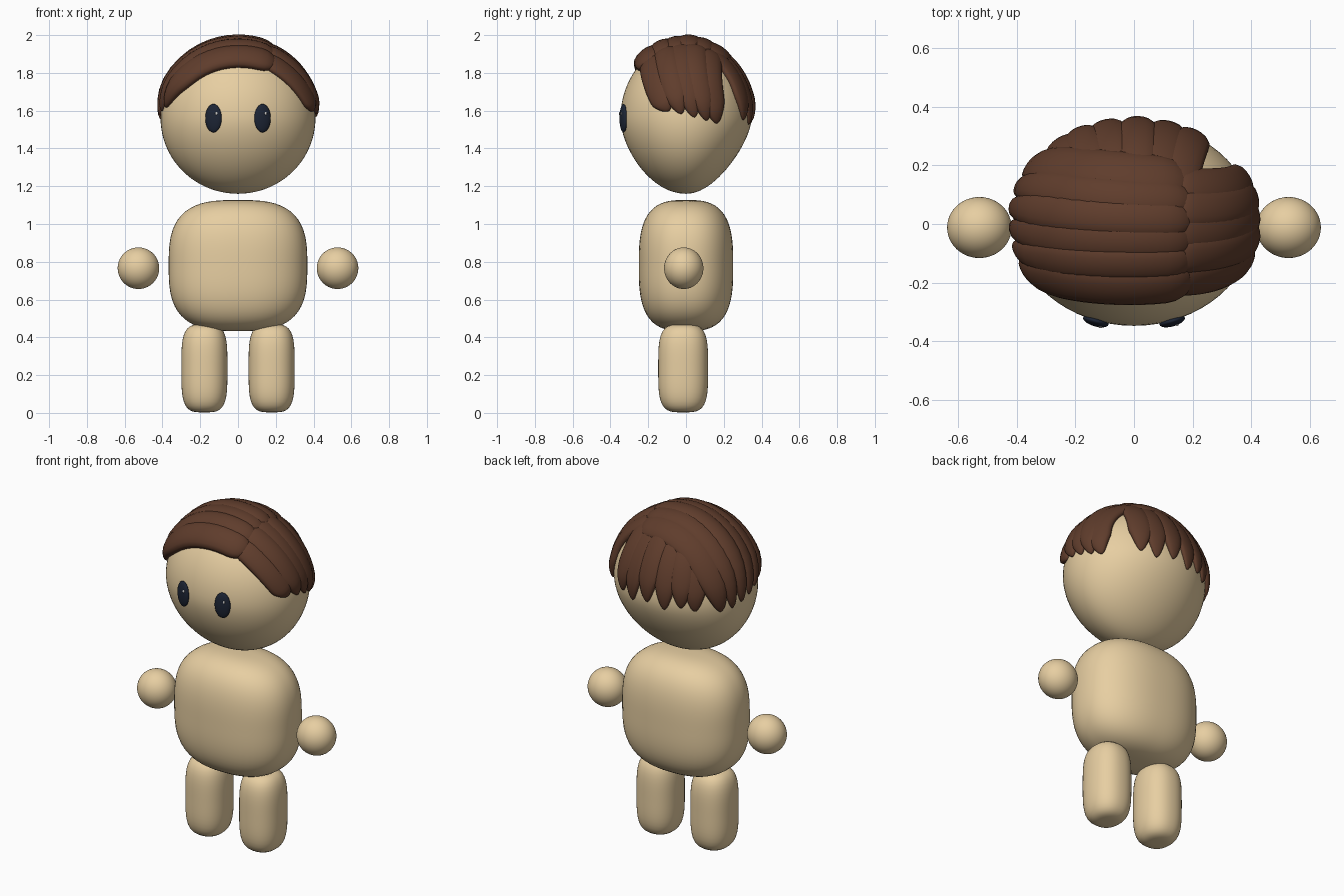
import bpy, bmesh
from math import sin, cos, pi, sqrt, atan2
from mathutils import Vector

if "Cube" in bpy.data.objects:
    bpy.data.objects.remove(bpy.data.objects["Cube"])

C, R = Vector((0, 0, 1.56)), Vector((0.41, 0.347, 0.4))   # head centre and radii


def material(name, rgb):
    m = bpy.data.materials.new(name)
    m.diffuse_color = (*rgb, 1)
    m.use_nodes = True
    m.node_tree.nodes["Principled BSDF"].inputs["Base Color"].default_value = m.diffuse_color
    return m


SKIN = material("tan", (0.8, 0.62, 0.36))
HAIR = material("brown", (0.115, 0.046, 0.025))
DARK = material("dark", (0.012, 0.018, 0.035))
WHITE = material("white", (0.9, 0.9, 0.9))


def finish(bm, name, mat):
    bmesh.ops.recalc_face_normals(bm, faces=bm.faces)
    for f in bm.faces:
        f.smooth = True
    me = bpy.data.meshes.new(name)
    bm.to_mesh(me)
    bm.free()
    me.materials.append(mat)
    ob = bpy.data.objects.new(name, me)
    bpy.context.collection.objects.link(ob)
    return ob


def blob(name, loc, size, mat, p=2.0, q=2.0, seg=48, shape=None):
    """Superellipsoid: p squares the side profile, q squares the plan."""
    bm = bmesh.new()
    bmesh.ops.create_uvsphere(bm, u_segments=seg, v_segments=seg * 2 // 3, radius=1)
    for v in bm.verts:
        plan = (abs(v.co.x) ** q + abs(v.co.y) ** q) ** (1 / q)
        v.co /= (plan ** p + abs(v.co.z) ** p) ** (1 / p)
        if shape:
            v.co = shape(v.co)
        v.co = Vector(a * b for a, b in zip(v.co, size))
    ob = finish(bm, name, mat)
    ob.location = loc
    return ob


# Head, tapering a little towards the chin and nape
def taper(c):
    u = max(0, -c.z)
    c.y *= 1 - (0.32 if c.y > 0 else 0.16) * u * u / (u + 0.2)
    return c


blob("head", C, R, SKIN, seg=64, shape=taper)

# Body, legs and hands
blob("body", (0, 0, 0.78), (0.367, 0.25, 0.347), SKIN, p=3.0, q=2.35, seg=64)
for side, s in (("left", -1), ("right", 1)):
    blob(side + "_leg", (s * 0.178, -0.015, 0.236), (0.122, 0.132, 0.233), SKIN, p=3.8, q=2.3)
    blob(side + "_hand", (s * 0.527, -0.012, 0.766), (0.11, 0.104, 0.11), SKIN)
    # Eyes turned to follow the face
    y = -R.y * sqrt(1 - (0.13 / R.x) ** 2)
    eye = blob(side + "_eye", (s * 0.13, y - 0.002, 1.56), (0.045, 0.018, 0.075), DARK, seg=32)
    eye.rotation_euler.z = s * atan2(0.13 / R.x ** 2, -y / R.y ** 2)
    blob(side + "_eye_glint", (s * 0.13 + 0.016, y - 0.017 + s * 0.004, 1.585),
         (0.007, 0.005, 0.009), WHITE, seg=12)


# Hair locks: flattened lens sweeps lying on the head ellipsoid
def top(x, y):
    return Vector((x, y, C.z + R.z * sqrt(max(0.02, 1 - (x / R.x) ** 2 - (y / R.y) ** 2))))


def on_head(p):
    d = Vector((p[i] - C[i]) / R[i] for i in range(3)).normalized()
    n = Vector(d[i] / R[i] for i in range(3)).normalized()
    return C + Vector(d[i] * R[i] for i in range(3)), n


def lock(name, a, b, c, half, thick, n=22, m=16):
    a, b, c = Vector(a), Vector(b), Vector(c)

    def at(t):
        return on_head(a * (1 - t) * (1 - 2 * t) + b * 4 * t * (1 - t) + c * t * (2 * t - 1))

    bm = bmesh.new()
    rings = []
    for k in range(n + 1):
        t = 0.5 - 0.5 * cos(pi * k / n)
        p, nor = at(t)
        side = (at(t + 0.01)[0] - at(t - 0.01)[0]).cross(nor).normalized()
        root = sqrt(max(0.0, 1 - (1 - min(1, t / 0.12)) ** 2))
        w = half * max(0.03, root * min(1, (1 - t) / 0.25) ** 0.55)
        h = thick * max(0.03, root * min(1, (1 - t) / 0.15) ** 0.5)
        ring = []
        for j in range(m):
            u = 2 * pi * j / m
            q = on_head(p + side * w * cos(u))       # bend the section round the head
            lift = h * sin(u) ** 0.65 if sin(u) > 1e-6 else 0.015 * sin(u)
            ring.append(bm.verts.new(q[0] + q[1] * (lift + 0.003)))
        rings.append(ring)
    for r0, r1 in zip(rings, rings[1:]):
        for j in range(m):
            bm.faces.new((r0[j], r0[(j + 1) % m], r1[(j + 1) % m], r1[j]))
    bm.faces.new(rings[0])
    bm.faces.new(rings[-1])
    finish(bm, name, HAIR)


def mix(a, b, s):
    return a + (b - a) * s


# Back locks hanging from the crown
for i in range(6):
    s = i / 5
    x = mix(-0.27, 0.2, s)
    lock(f"back_lock_{i + 1}", (x * 0.75, 0.12, 1.9), (x, 0.27, 1.79),
         (x * 1.05, 0.31, 1.53 + 0.02 * (i % 2)), 0.066, 0.022 + 0.004 * (i % 2))

# Right side locks, swept down and backwards from the parting
for i in range(5):
    s = i / 4
    y = mix(-0.185, 0.13, s)
    lock(f"right_lock_{i + 1}", top(0.13, y), top(0.325, mix(-0.155, 0.13, s)),
         (0.4, mix(-0.09, 0.18, s), mix(1.6, 1.53, s)), 0.066, 0.029 + 0.004 * (i % 2))

# Left locks, combed over the top from the parting
for i in range(5):
    s = i / 4
    lock(f"left_lock_{i + 1}", top(0.2, mix(-0.185, 0.08, s)), top(-0.14, mix(-0.2, 0.1, s)),
         (-0.4, mix(-0.13, 0.12, s), mix(1.62, 1.53, s)),
         0.078 if i == 0 else 0.064, 0.044 if i == 0 else 0.037 + 0.004 * (i % 2))

# Wide lock sweeping from the crown over the back left
lock("crown_lock", top(0.19, 0.14), top(-0.17, 0.185), (-0.38, 0.19, 1.52), 0.085, 0.034)
